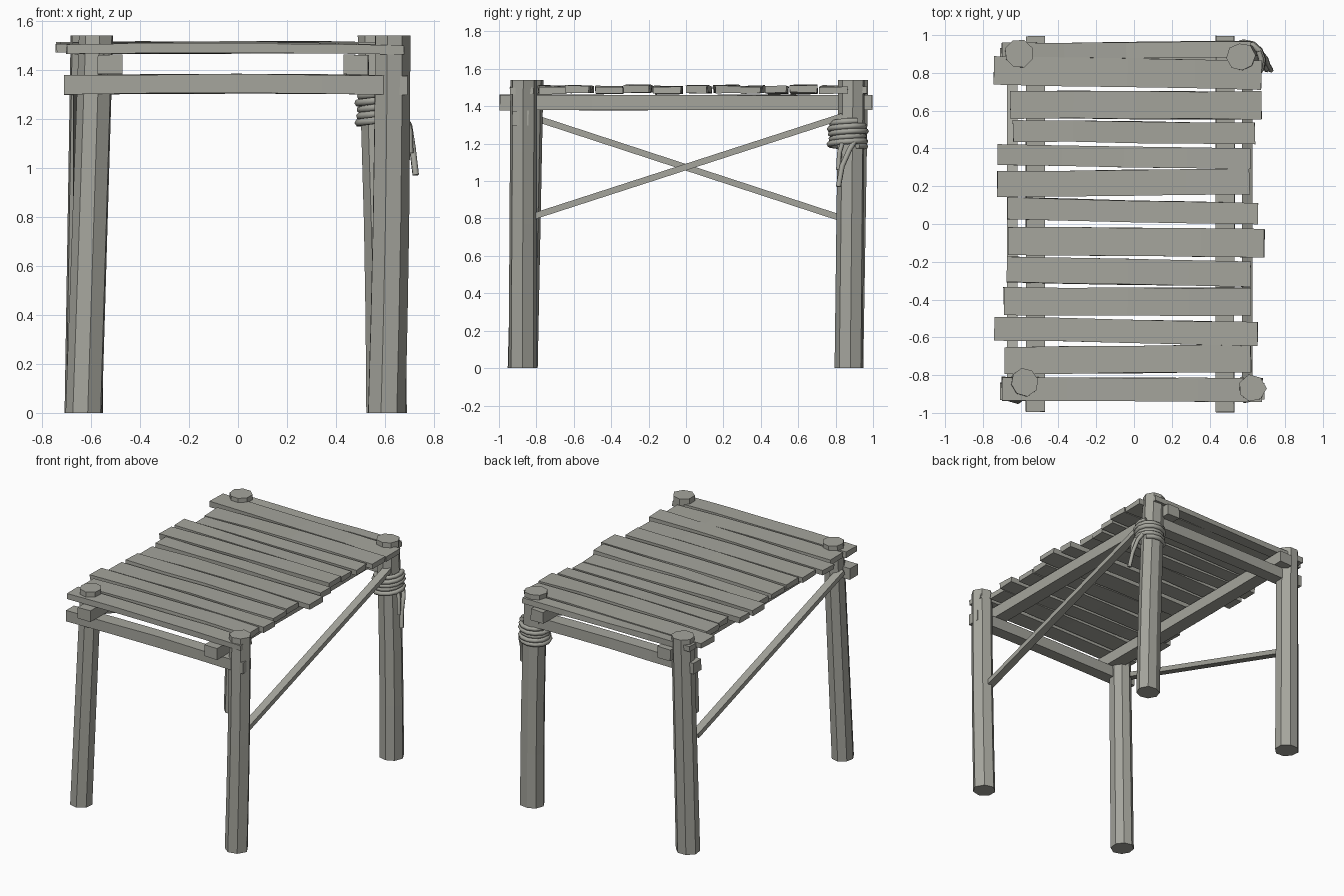
import bpy, bmesh, math, random
from mathutils import Vector, Matrix

if "Cube" in bpy.data.objects:
    bpy.data.objects.remove(bpy.data.objects["Cube"])

random.seed(4)
wood = bpy.data.materials.new("weathered grey wood")
wood.diffuse_color = (0.376, 0.376, 0.335, 1)
wood.use_nodes = True
wood.node_tree.nodes["Principled BSDF"].inputs["Base Color"].default_value = wood.diffuse_color


def finish(bm, name):
    bmesh.ops.recalc_face_normals(bm, faces=bm.faces)
    me = bpy.data.meshes.new(name)
    bm.to_mesh(me)
    bm.free()
    me.materials.append(wood)
    ob = bpy.data.objects.new(name, me)
    bpy.context.collection.objects.link(ob)
    return ob


def loft(name, rings):
    """Closed solid through a list of equally sized point rings."""
    bm = bmesh.new()
    vs = [[bm.verts.new(p) for p in r] for r in rings]
    n = len(vs[0])
    for a, b in zip(vs, vs[1:]):
        for i in range(n):
            j = (i + 1) % n
            bm.faces.new((a[i], a[j], b[j], b[i]))
    bm.faces.new(vs[0][::-1])
    bm.faces.new(vs[-1])
    return finish(bm, name)


def post(name, base, top, sides, turn, bow):
    """Rough hewn, slightly leaning post."""
    radii = [0.080 + random.uniform(-0.006, 0.006) for _ in range(sides)]
    rings = []
    for t in (0, 0.25, 0.5, 0.75, 1):
        cx = base[0] + (top[0] - base[0]) * t + bow * math.sin(math.pi * t)
        cy = base[1] + (top[1] - base[1]) * t
        s = 1 - 0.06 * t
        rings.append([(cx + r * s * math.cos(turn + math.tau * i / sides),
                       cy + r * s * math.sin(turn + math.tau * i / sides), 1.54 * t)
                      for i, r in enumerate(radii)])
    return loft(name, rings)


def bar(name, a, b, width, height, jitter=0.0, arch=0.0, segs=1):
    """Rectangular timber from a to b; width is horizontal."""
    a, b = Vector(a), Vector(b)
    d = (b - a).normalized()
    side = d.cross(Vector((0, 0, 1))).normalized()
    up = side.cross(d)
    rings = []
    for k in range(segs + 1):
        t = k / segs
        c = a.lerp(b, t) + up * arch * math.sin(math.pi * t)
        ring = []
        for u, v in ((-1, -1), (1, -1), (1, 1), (-1, 1)):
            j = Vector([random.uniform(-jitter, jitter) for _ in range(3)])
            ring.append(c + side * u * width / 2 + up * v * height / 2 + j)
        rings.append(ring)
    return loft(name, rings)


# Corner posts
post("front_left_post", (-0.63, -0.87), (-0.58, -0.835), 8, 0.2, 0.0)
post("front_right_post", (0.60, -0.875), (0.625, -0.87), 7, 0.0, 0.005)
post("back_left_post", (-0.63, 0.87), (-0.61, 0.90), 8, 0.4, 0.0)
post("back_right_post", (0.605, 0.87), (0.565, 0.885), 8, 0.1, 0.008)

# Long beams under the planks
bar("left_beam", (-0.522, -0.995, 1.42), (-0.522, 0.995, 1.42), 0.10, 0.08, 0.002, 0, 4)
bar("right_beam", (0.482, -0.995, 1.42), (0.482, 0.995, 1.42), 0.10, 0.08, 0.002, 0, 4)

# Cross beams joining the posts
bar("front_cross_beam", (-0.71, -0.885, 1.337), (0.69, -0.885, 1.337), 0.09, 0.078, 0.002, 0.006, 4)
bar("back_cross_beam", (-0.71, 0.885, 1.337), (0.62, 0.885, 1.337), 0.09, 0.078, 0.002, 0.006, 4)

# Diagonal side braces
bar("left_brace", (-0.645, -0.83, 1.345), (-0.645, 0.82, 0.805), 0.055, 0.034)
bar("right_brace", (0.60, -0.82, 0.81), (0.60, 0.88, 1.36), 0.055, 0.034)

# Deck planks: left x, right x, y at left, y at right, width
planks = [
    (-0.70, 0.62, 0.915, 0.925, 0.085),
    (-0.74, 0.675, 0.812, 0.788, 0.152),
    (-0.655, 0.675, 0.632, 0.628, 0.146),
    (-0.64, 0.64, 0.492, 0.480, 0.112),
    (-0.72, 0.615, 0.367, 0.344, 0.108),
    (-0.725, 0.61, 0.212, 0.225, 0.134),
    (-0.67, 0.655, 0.082, 0.055, 0.114),
    (-0.665, 0.69, -0.090, -0.101, 0.148),
    (-0.675, 0.615, -0.241, -0.265, 0.134),
    (-0.69, 0.62, -0.410, -0.413, 0.148),
    (-0.74, 0.655, -0.553, -0.582, 0.124),
    (-0.685, 0.62, -0.722, -0.712, 0.143),
    (-0.70, 0.68, -0.873, -0.880, 0.125),
]
for i, (x0, x1, y0, y1, w) in enumerate(planks):
    z0 = 1.486 + random.uniform(-0.005, 0.007)
    z1 = 1.486 + random.uniform(-0.005, 0.007)
    bar(f"deck_plank_{i + 1}", (x0, y0, z0), (x1, y1, z1), w, 0.038, 0.003,
        random.uniform(0.0, 0.008), 4)


def rope(name, pts, r):
    cu = bpy.data.curves.new(name, 'CURVE')
    cu.dimensions = '3D'
    cu.bevel_depth = r
    cu.bevel_resolution = 1
    cu.use_fill_caps = True
    sp = cu.splines.new('POLY')
    sp.points.add(len(pts) - 1)
    for p, q in zip(sp.points, pts):
        p.co = (*q, 1)
    cu.materials.append(wood)
    ob = bpy.data.objects.new(name, cu)
    bpy.context.collection.objects.link(ob)


# Rope wound around the back right post
turns, steps = 5, 12
coil = []
for k in range(turns * steps + 1):
    t = math.tau * k / steps
    r = 0.092 + 0.006 * math.sin(t * 0.37)
    coil.append((0.588 + r * math.cos(t + 0.6), 0.865 + r * math.sin(t + 0.6),
                 1.18 + 0.135 * k / (turns * steps) + 0.008 * math.sin(t + 2)))
rope("rope_coil", coil, 0.016)

# Loose rope ends
rope("rope_tail_long", [(0.675, 0.90, 1.21), (0.698, 0.875, 1.17), (0.712, 0.835, 1.08),
                        (0.725, 0.815, 0.97)], 0.014)
rope("rope_tail_short", [(0.685, 0.835, 1.20), (0.700, 0.82, 1.15), (0.703, 0.815, 1.06)], 0.013)
